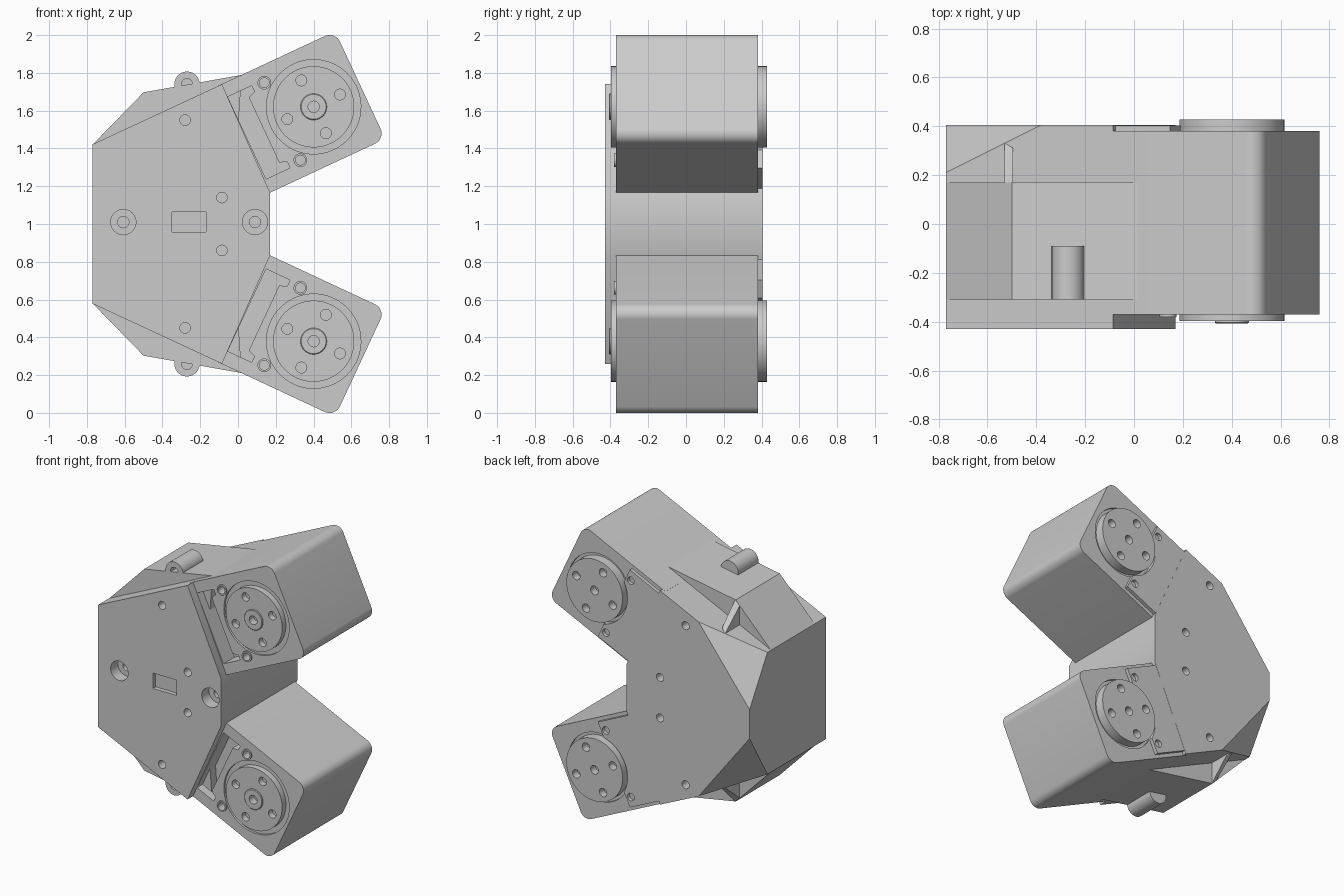
import bpy, bmesh
from math import sin, cos, pi, radians

if "Cube" in bpy.data.objects:
    bpy.data.objects.remove(bpy.data.objects["Cube"])

C, S = cos(radians(25)), sin(radians(25))
WHEEL_U = 0.395


def make(name, bm):
    bmesh.ops.recalc_face_normals(bm, faces=bm.faces)
    me = bpy.data.meshes.new(name)
    bm.to_mesh(me)
    bm.free()
    ob = bpy.data.objects.new(name, me)
    bpy.context.collection.objects.link(ob)
    return ob


def prism(name, pts, y0, y1, bevel=0.0):
    """Extrude an (x, z) outline along y; bevel chamfers both rims."""
    bm = bmesh.new()
    n = len(pts)
    a = [bm.verts.new((x, y0, z)) for x, z in pts]
    b = [bm.verts.new((x, y1, z)) for x, z in pts]
    rims = [bm.faces.new(a), bm.faces.new(b[::-1])]
    for i in range(n):
        bm.faces.new((a[i], b[i], b[(i + 1) % n], a[(i + 1) % n]))
    if bevel:
        edges = {e for f in rims for e in f.edges}
        bmesh.ops.bevel(bm, geom=list(edges), offset=bevel, segments=1,
                        affect='EDGES')
    return make(name, bm)


def hull(name, pts):
    bm = bmesh.new()
    for p in pts:
        bm.verts.new(p)
    bmesh.ops.convex_hull(bm, input=bm.verts)
    bmesh.ops.dissolve_limit(bm, angle_limit=0.01, verts=bm.verts, edges=bm.edges)
    return make(name, bm)


def ring(x, z, r, n=24):
    return [(x + r * cos(2 * pi * i / n), z + r * sin(2 * pi * i / n)) for i in range(n)]


def cut(ob, pts, y0, y1):
    """Subtract a prism from ob and discard the cutter."""
    tool = prism("cutter", pts, y0, y1)
    tool.hide_render = True
    m = ob.modifiers.new("cut", 'BOOLEAN')
    m.operation, m.object, m.solver = 'DIFFERENCE', tool, 'EXACT'
    bpy.context.view_layer.objects.active = ob
    bpy.ops.object.modifier_apply(modifier=m.name)
    bpy.data.objects.remove(tool)


def box(x0, x1, z0, z1):
    return [(x0, z0), (x1, z0), (x1, z1), (x0, z1)]


# Main body: six-sided block with the two rear left edges chamfered off
pts = []
for s in (1, -1):
    pts += [(x, -0.43, 1 + s * h) for x, h in ((-0.77, .422), (-0.085, .74), (0.17, .167))]
    pts += [(x, 0.405, 1 + s * h) for x, h in
            ((-0.77, .10), (-0.38, .603), (-0.085, .74), (0.17, .167))]
    pts.append((-0.77, 0.21, 1 + s * .422))
body = hull("body", pts)

# Body recesses: counterbored holes, screw holes and small window
for x in (-0.607, 0.09):
    cut(body, ring(x, 1.01, 0.067), -0.5, -0.35)
    cut(body, ring(x, 1.01, 0.03), -0.4, -0.2)
for x, h in ((-0.28, .55), (-0.085, .14)):
    for s in (1, -1):
        for y0, y1 in ((-0.5, -0.34), (0.32, 0.5)):
            cut(body, ring(x, 1 + s * h, 0.028, 16), y0, y1)
cut(body, box(-0.35, -0.17, 0.957, 1.063), -0.5, -0.40)

for s, side in ((1, "upper"), (-1, "lower")):
    def at(u, v):
        """Arm coordinates (along, across) to world (x, z)."""
        return (0.0425 + u * C - v * S, 1 + s * (0.4535 + u * S + v * C))

    def local(points):
        return [at(u, v) for u, v in points]

    # Side bulge between the two plates, with its rear rib
    prism(side + "_bulge", [(x, 1 + s * h) for x, h in
          ((-0.77, .42), (-0.5, .697), (0.02, .789), (0, .5))], -0.31, 0.17)
    hull(side + "_rib", [(x, y, 1 + s * h) for x, y, h in
         ((-.53, .17, .665), (-.495, .17, .698), (-.53, .333, .53),
          (-.495, .31, .56), (-.53, .17, .45), (-.495, .17, .45), (-.495, .31, .45))])

    # Locating pin with centre hole
    pin = prism(side + "_pin", ring(-0.27, 1 + s * 0.74, 0.067, 32), -0.31, -0.09)
    cut(pin, ring(-0.27, 1 + s * 0.74, 0.03, 16), -0.4, -0.2)

    # Motor housing with rounded outer corners
    r, ue, ve = 0.06, 0.667, 0.3145
    outline = [(-0.02, -ve)]
    for v, a0 in ((-ve + r, -90), (ve - r, 0)):
        for i in range(9):
            a = radians(a0 + i * 11.25)
            outline.append((ue - r + r * cos(a), v + r * sin(a)))
    outline.append((-0.02, ve))
    arm = prism(side + "_housing", local(outline), -0.37, 0.38)
    wheel_rim = ring(WHEEL_U, 0, 0.25, 48)
    cut(arm, local(wheel_rim), -0.5, -0.355)
    cut(arm, local(ring(WHEEL_U, 0, 0.235, 48)), 0.365, 0.5)
    # Cable slot with hooked ends
    cut(arm, local([(0.005, -.24), (.145, -.24), (.145, -.205), (.105, -.19),
                    (.105, .19), (.145, .205), (.145, .24), (0.005, .24)]), -0.5, -0.25)
    for v in (-0.226, 0.226):
        cut(arm, local(ring(0.212, v, 0.026, 16)), -0.5, -0.30)
        # Raised collar around each front screw
        collar = prism(side + "_screw_collar", local(ring(0.212, v, 0.036, 20)), -0.38, -0.36)
        cut(collar, local(ring(0.212, v, 0.026, 16)), -0.5, 0)

    # Rear mounting tab, scooped around the wheel
    tab = prism(side + "_rear_tab", local(box(-0.02, 0.25, -0.29, 0.29)), 0.37, 0.404)
    cut(tab, local(ring(WHEEL_U, 0, 0.235, 48)), 0.3, 0.5)
    for v in (-0.226, 0.226):
        cut(tab, local(ring(0.212, v, 0.026, 16)), 0.3, 0.5)

    # Front and rear output wheels with bolt circle and hub
    for end, y0, y1 in (("front", -0.397, -0.34), ("rear", 0.35, 0.428)):
        wheel = prism(side + "_" + end + "_wheel", local(ring(WHEEL_U, 0, 0.215, 64)),
                      y0, y1, 0.006)
        d0, d1 = (-0.5, -0.355) if end == "front" else (0.375, 0.5)
        for k in range(4):
            a = k * pi / 2
            cut(wheel, local(ring(WHEEL_U + 0.154 * cos(a), 0.154 * sin(a), 0.029, 16)), d0, d1)
        cut(wheel, local(ring(WHEEL_U, 0, 0.03, 16)), d0, d1)
    hub = prism(side + "_hub", local(ring(WHEEL_U, 0, 0.07, 32)), -0.407, -0.38, 0.004)
    cut(hub, local(ring(WHEEL_U, 0, 0.03, 16)), -0.5, -0.3)

# Smooth the round surfaces, keep the flat edges crisp
bpy.ops.object.select_all(action='DESELECT')
for ob in bpy.context.scene.objects:
    ob.select_set(True)
bpy.context.view_layer.objects.active = body
bpy.ops.object.shade_smooth_by_angle(angle=radians(30))
